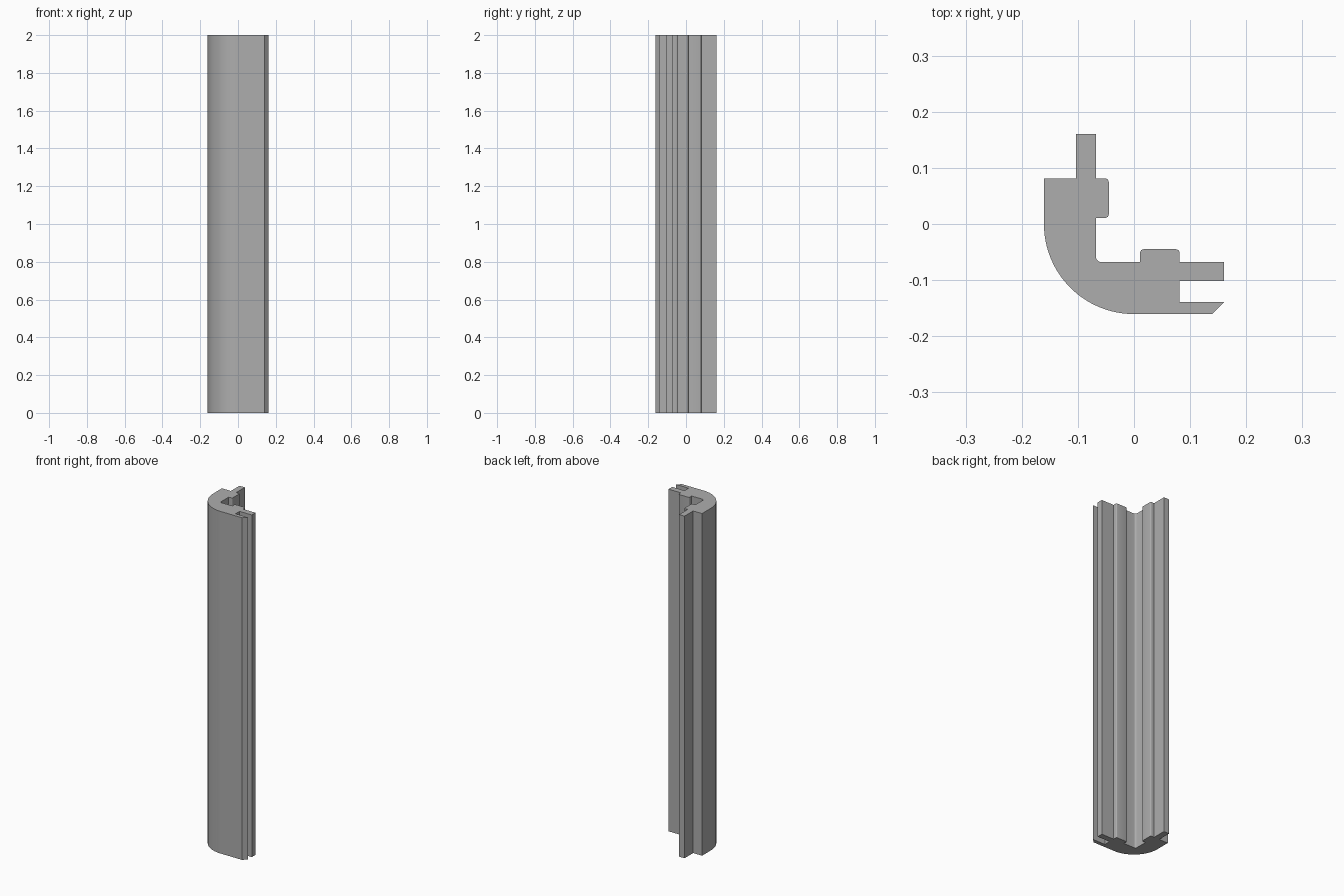
import bpy, bmesh, math
from mathutils import Vector

cube = bpy.data.objects.get("Cube")
if cube:
    bpy.data.objects.remove(cube, do_unlink=True)

HEIGHT = 2.0
R = 0.1605      # outer radius and half width
INNER = -0.068  # inner wall faces
BUMP = -0.045   # top of the raised ribs
NEAR, FAR = 0.011, 0.081  # rib ends


def fillet(corner, before, after, radius, steps=4):
    """Round a right-angled corner between its two neighbours."""
    c = Vector(corner)
    u = (Vector(before) - c).normalized() * radius
    v = (Vector(after) - c).normalized() * radius
    centre = c + u + v
    angles = [math.pi / 2 * i / steps for i in range(steps + 1)]
    return [centre - v * math.cos(a) - u * math.sin(a) for a in angles]


# Rounded outer corner, then the front lip with its mitred tip
outline = [Vector((-R * math.cos(a), -R * math.sin(a)))
           for a in (math.pi / 2 * i / 32 for i in range(33))]
outline += [(0.139, -R), (R, -0.139)]
# Slot and front tongue
outline += [(FAR, -0.139), (FAR, -0.102), (R, -0.102), (R, INNER)]


# Raised rib on the front wall, mirrored on the diagonal for the side wall
a, b, c, d = (FAR, INNER), (FAR, BUMP), (NEAR, BUMP), (NEAR, INNER)
rib = [a, *fillet(b, a, c, 0.006), *fillet(c, b, d, 0.006), d]
outline += rib
outline += fillet((INNER, INNER), (0, INNER), (INNER, 0), 0.010)
outline += [(p[1], p[0]) for p in reversed(rib)]

# Side tongue and shoulder
outline += [(INNER, R), (-0.103, R), (-0.103, FAR), (-R, FAR)]

# Extrude the profile to full height
bm = bmesh.new()
face = bm.faces.new([bm.verts.new((p[0], p[1], 0)) for p in outline])
result = bmesh.ops.extrude_face_region(bm, geom=[face], use_keep_orig=True)
top = [g for g in result["geom"] if isinstance(g, bmesh.types.BMVert)]
bmesh.ops.translate(bm, verts=top, vec=(0, 0, HEIGHT))
bmesh.ops.recalc_face_normals(bm, faces=bm.faces)
mesh = bpy.data.meshes.new("corner_profile")
bm.to_mesh(mesh)
bm.free()

profile = bpy.data.objects.new("corner_profile", mesh)
bpy.context.collection.objects.link(profile)

# Plain grey finish
grey = bpy.data.materials.new("plain_grey")
grey.use_nodes = True
colour = (0.42, 0.42, 0.42, 1)
grey.diffuse_color = colour
grey.node_tree.nodes["Principled BSDF"].inputs["Base Color"].default_value = colour
mesh.materials.append(grey)

# Smooth curves, sharp corners
bpy.ops.object.select_all(action="DESELECT")
profile.select_set(True)
bpy.context.view_layer.objects.active = profile
bpy.ops.object.shade_smooth_by_angle(angle=math.radians(30))
